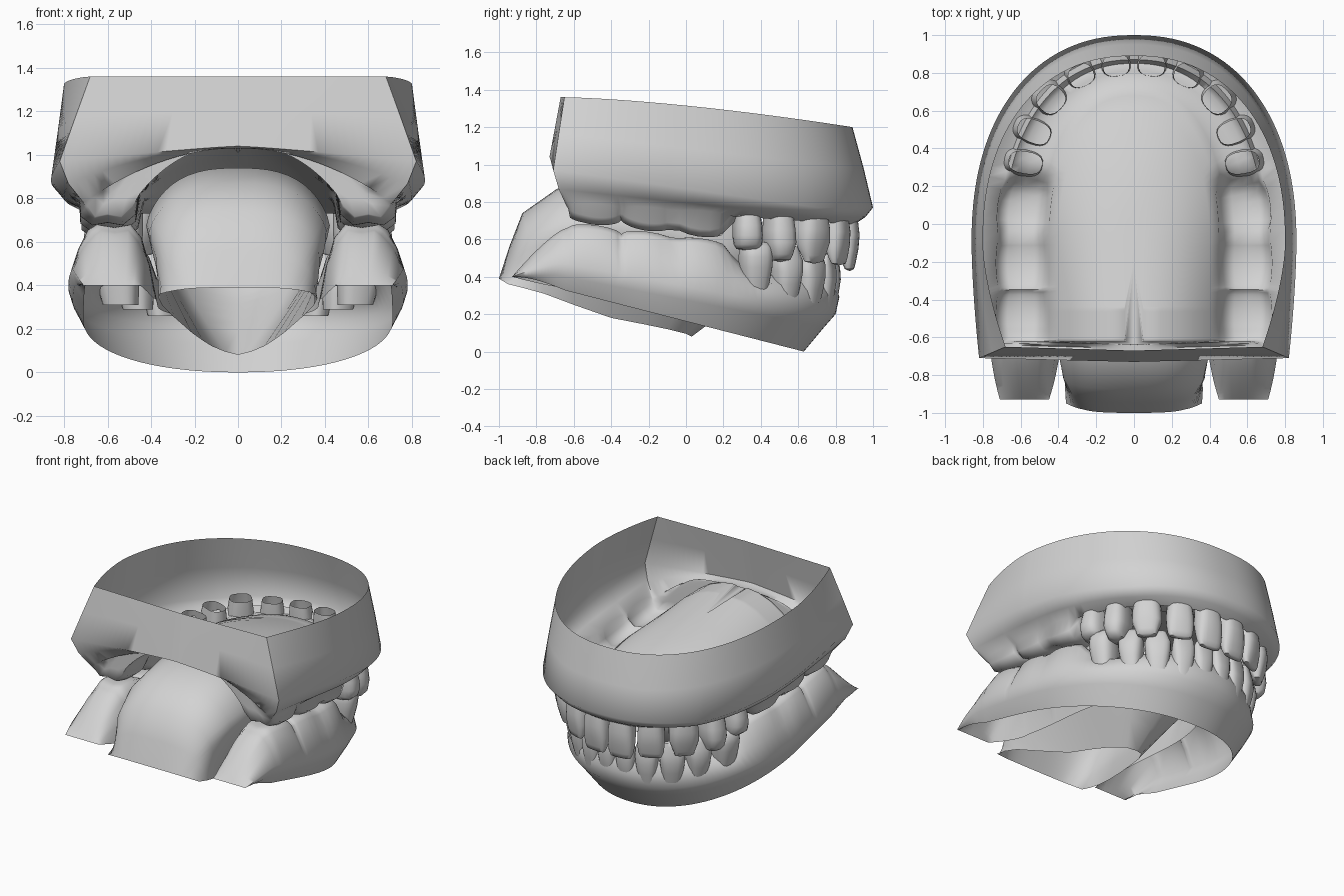
import bpy, bmesh
from math import sin, cos, pi, radians, sqrt

if "Cube" in bpy.data.objects:
    bpy.data.objects.remove(bpy.data.objects["Cube"], do_unlink=True)

plaster = bpy.data.materials.new("pale grey plaster")
plaster.use_nodes = True
grey = (0.65, 0.65, 0.65, 1)
plaster.diffuse_color = grey
plaster.node_tree.nodes["Principled BSDF"].inputs["Base Color"].default_value = grey


def loft(name, rings, closed=True, tip=None, sharp=70):
    """Skin a list of equal-length rings, optionally closing the last to a point."""
    bm = bmesh.new()
    rows = [[bm.verts.new(p) for p in ring] for ring in rings]
    n = len(rows[0])
    span = n if closed else n - 1
    for a, b in zip(rows, rows[1:]):
        for i in range(span):
            j = (i + 1) % n
            bm.faces.new((a[i], a[j], b[j], b[i]))
    if tip is not None:
        v = bm.verts.new(tip)
        for i in range(span):
            bm.faces.new((rows[-1][i], rows[-1][(i + 1) % n], v))
    bmesh.ops.remove_doubles(bm, verts=bm.verts, dist=0.0005)
    bmesh.ops.recalc_face_normals(bm, faces=bm.faces)
    mesh = bpy.data.meshes.new(name)
    bm.to_mesh(mesh)
    bm.free()
    mesh.materials.append(plaster)
    ob = bpy.data.objects.new(name, mesh)
    bpy.context.collection.objects.link(ob)
    bpy.ops.object.select_all(action='DESELECT')
    ob.select_set(True)
    bpy.context.view_layer.objects.active = ob
    bpy.ops.object.shade_smooth_by_angle(angle=radians(sharp))


def ramp(v, v0, r0, v1, r1):
    t = min(1, max(0, (v - v0) / (v1 - v0)))
    return r0 + (r1 - r0) * t


def molar(y):
    """Three rounded bumps along each side."""
    if y > 0.22 or y < -0.63:
        return 0
    return sqrt(abs(sin(pi * (y - 0.22) / 0.283)))


def arch(w, front, back, wb, height, mid=None, power=2, cy=-0.1, lump=0, square=2.25, taper=1.6):
    """Horseshoe curve; with mid set, it also runs across the back to close."""
    e = 2 / square
    pts = []
    for i in range(33):
        a = pi / 2 * i / 32
        pts.append((w * sin(a) ** e, cy + (front - cy) * max(0, cos(a)) ** e))
    for i in range(1, 41):
        s = i / 40
        pts.append((w + (wb - w) * s ** taper, cy + (back - cy) * s))
    pts = [(x + lump * molar(y), y, height(y)) for x, y in pts]
    if mid is None:
        return [(-x, y, z) for x, y, z in reversed(pts[1:])] + pts
    for i in range(1, 21):
        s = 1 - i / 20
        pts.append((wb * s, back - 0.02 * (1 - s), mid + (height(back) - mid) * s ** power))
    return pts + [(-x, y, z) for x, y, z in reversed(pts[1:-1])]


# Upper jaw: open-topped shell running from rim to gum, molars and palate
def rim_height(y):
    return 1.36 - 0.16 * max(0, (y + 0.67) / 1.56) ** 1.5


def upper_crest(y):
    return ramp(y, -0.55, 0.73, 0.2, 0.645) - 0.045 * molar(y) + ramp(y, 0.2, 0, 0.3, 0.085)


def flank(y):
    return ramp(y, -0.6, 0.8, 0.9, 0.70) - 0.02 * (1 - molar(y))


def palate(w, front):
    """Vault curve: higher toward the middle and toward the back."""
    dome = 1 - (w / 0.46) ** 2.5

    def height(y):
        low = ramp(y, 0, 0.81, 0.66, 0.78)
        return low + (ramp(y, -0.45, 1.06, 0.6, 0.86) - low) * dome
    return arch(w, front, -0.62, w, height, 1.04, 2.5)


loft("upper_jaw", [
    arch(0.80, 0.89, -0.65, 0.68, rim_height, 1.36),
    arch(0.83, 0.95, -0.68, 0.75, lambda y: ramp(y, -0.7, 1.17, 0.9, 0.98), 1.2),
    arch(0.86, 1.00, -0.71, 0.82, lambda y: ramp(y, -0.7, 0.97, 0.7, 0.77), 1.04, 1.2),
    arch(0.80, 0.96, -0.68, 0.78, lambda y: ramp(y, -0.7, 0.87, 0.7, 0.72), 1.03),
    arch(0.71, 0.90, -0.64, 0.71, flank, 1.03, lump=0.02),
    arch(0.69, 0.87, -0.63, 0.69, lambda y: upper_crest(y) + 0.04, 1.03, 3, lump=0.035),
    arch(0.65, 0.85, -0.62, 0.65, upper_crest, 1.03, 4, lump=0.02),
    arch(0.60, 0.81, -0.62, 0.60, lambda y: upper_crest(y) + 0.012, 1.03, 5),
    arch(0.54, 0.77, -0.62, 0.54, upper_crest, 1.03, 6, lump=-0.01),
    arch(0.49, 0.73, -0.62, 0.49, lambda y: upper_crest(y) + 0.05, 1.03, 5, lump=-0.02),
    palate(0.45, 0.68), palate(0.40, 0.62), palate(0.33, 0.53),
    palate(0.24, 0.40), palate(0.14, 0.25), palate(0.05, 0.1),
], tip=(0, -0.2, 1.01))


# Lower jaw: horseshoe band open underneath, sloping to a thin edge at the back
def heel(fn):
    def height(y):
        f = max(0, (-0.64 - y) / 0.29)
        return 0.4 + (fn(y) - 0.4) * (1 - min(1, f) ** 1.3)
    return height


def lower_crest(y):
    return ramp(y, -0.6, 0.66, 0.2, 0.56) + 0.03 * molar(y) - ramp(y, 0.2, 0, 0.35, 0.15)


def band(w, front, wb, fn, cy=-0.2, lump=0):
    return arch(w, front, -0.93, wb, heel(fn), cy=cy, lump=lump, square=2.15, taper=3)


loft("lower_jaw", [
    band(0.71, 0.63, 0.70, lambda y: ramp(y, -0.93, 0.4, 0.63, 0), -0.3),
    band(0.76, 0.74, 0.705, lambda y: ramp(y, -0.7, 0.41, 0.8, 0.12), -0.25),
    band(0.78, 0.80, 0.71, lambda y: ramp(y, -0.7, 0.48, 0.8, 0.2)),
    band(0.72, 0.82, 0.68, lambda y: ramp(y, -0.6, 0.58, 0.83, 0.29), lump=0.02),
    band(0.67, 0.79, 0.63, lambda y: lower_crest(y) - 0.025, lump=0.025),
    band(0.635, 0.77, 0.60, lower_crest, lump=0.02),
    band(0.57, 0.73, 0.56, lambda y: lower_crest(y) - 0.012),
    band(0.50, 0.69, 0.52, lower_crest, lump=-0.01),
    band(0.45, 0.66, 0.48, lambda y: lower_crest(y) - 0.06, lump=-0.01),
    band(0.40, 0.60, 0.46, lambda y: ramp(y, -0.6, 0.50, 0.6, 0.33)),
    band(0.37, 0.54, 0.45, lambda y: ramp(y, -0.6, 0.34, 0.6, 0.24)),
], closed=False)

# Tongue: arched sheet whose lower rim gathers to a point under the middle
# (top y, top z, rim y, rim z, half width, rim half width)
stations = [
    (-1.0, 0.39, -0.95, 0.36, 0.29, 0.36),
    (-0.945, 0.56, -0.87, 0.34, 0.34, 0.365),
    (-0.875, 0.74, -0.76, 0.31, 0.40, 0.35),
    (-0.69, 0.87, -0.6, 0.25, 0.45, 0.29),
    (-0.4, 0.94, -0.4, 0.18, 0.47, 0.21),
    (0, 0.88, -0.22, 0.145, 0.44, 0.16),
    (0.3, 0.74, -0.1, 0.12, 0.38, 0.12),
    (0.5, 0.58, 0, 0.095, 0.27, 0.06),
    (0.57, 0.48, 0.03, 0.08, 0, 0),
]
sheet = []
for ty, tz, ry, rz, half, rim in stations:
    row = []
    for i in range(33):
        a = pi * (i / 32 - 0.5)
        c = max(0, cos(a)) ** 0.57
        side = abs(sin(a)) ** 0.75 * (1 if a > 0 else -1)
        wide = rim + (half - rim) * min(1, 1.5 * c)
        row.append((side * wide, ry + (ty - ry) * c, rz + (tz - rz) * c))
    sheet.append(row)
loft("tongue", sheet, closed=False)

# Teeth: hollow crowns, open at the root and closed at the biting edge
# (fraction of length, width scale, depth scale for front teeth, for side teeth)
crown = [(0, 0.74, 0.82, 0.8), (0.25, 0.86, 0.96, 0.92), (0.5, 0.98, 1, 1),
         (0.7, 1, 0.8, 1), (0.88, 0.94, 0.5, 0.85), (0.97, 0.78, 0.32, 0.55)]


def tooth(name, x, y, angle, width, depth, root, edge, lean, pointed):
    a = radians(angle)
    for label, m in (("left", 1), ("right", -1)):
        def place(u, v, z):
            return (m * (x + u * cos(a) + v * sin(a)), y - u * sin(a) + v * cos(a), z)
        rings = []
        for t, ws, front_d, side_d in crown:
            ds = side_d if angle > 60 else front_d
            if pointed and t > 0.8:
                ws *= 0.8
            ring = []
            for k in range(20):
                q = 2 * pi * k / 20
                u = abs(cos(q)) ** 0.75 * (1 if cos(q) > 0 else -1)
                v = abs(sin(q)) ** 0.75 * (1 if sin(q) > 0 else -1)
                ring.append(place(u * ws * width / 2, v * ds * depth / 2 + lean * t,
                                  root + (edge - root) * t))
            rings.append(ring)
        loft(label + "_" + name, rings, tip=place(0, lean, edge), sharp=50)


names = ["central_incisor", "side_incisor", "canine", "front_premolar", "rear_premolar"]
# (x, y, facing angle, width, depth, root z, edge z)
upper = [(0.095, 0.84, 6, 0.185, 0.14, 0.82, 0.43), (0.28, 0.785, 24, 0.18, 0.14, 0.82, 0.46),
         (0.44, 0.66, 46, 0.195, 0.17, 0.84, 0.47), (0.53, 0.49, 68, 0.16, 0.22, 0.82, 0.48),
         (0.575, 0.325, 80, 0.155, 0.22, 0.81, 0.54)]
lower = [(0.07, 0.755, 5, 0.14, 0.11, 0.24, 0.53), (0.21, 0.73, 16, 0.15, 0.11, 0.24, 0.53),
         (0.35, 0.655, 38, 0.17, 0.13, 0.26, 0.55), (0.46, 0.53, 58, 0.165, 0.16, 0.29, 0.57),
         (0.54, 0.365, 72, 0.175, 0.20, 0.31, 0.59)]
for row, teeth in (("upper", upper), ("lower", lower)):
    for label, spec in zip(names, teeth):
        tooth(row + "_" + label, *spec, lean=0.035,
              pointed=label in ("canine", "front_premolar"))
